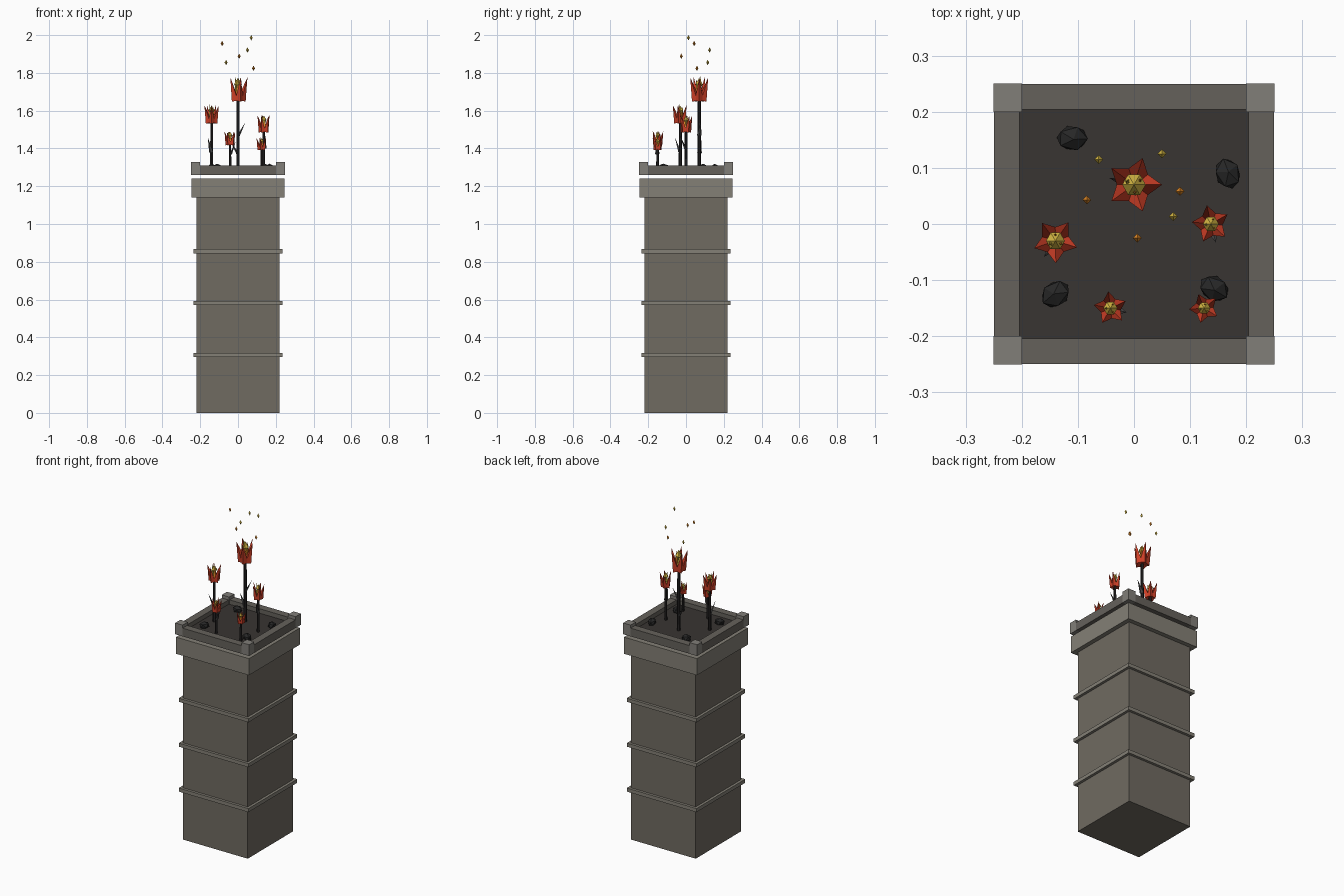
import bpy
from math import radians, cos, sin, pi
from mathutils import Vector

if "Cube" in bpy.data.objects:
    bpy.data.objects.remove(bpy.data.objects["Cube"])


def mat(name, r, g, b):
    m = bpy.data.materials.new(name)
    m.diffuse_color = (r, g, b, 1)
    m.use_nodes = True
    m.node_tree.nodes["Principled BSDF"].inputs["Base Color"].default_value = m.diffuse_color
    return m


STONE = mat("stone", 0.16, 0.145, 0.12)
TRIM = mat("trim_stone", 0.23, 0.215, 0.18)
RIM = mat("rim_stone", 0.13, 0.12, 0.105)
POST = mat("post_stone", 0.22, 0.21, 0.19)
SOIL = mat("ash_soil", 0.04, 0.035, 0.032)
COAL = mat("coal", 0.02, 0.02, 0.02)
STEM = mat("charred_stem", 0.018, 0.016, 0.016)
LEAF = mat("charred_leaf", 0.06, 0.06, 0.06)
RED = mat("red_petal", 0.62, 0.05, 0.02)
ORANGE = mat("orange", 0.75, 0.25, 0.02)
YELLOW = mat("yellow", 0.7, 0.5, 0.06)


def finish(name, m):
    ob = bpy.context.object
    ob.name = name
    ob.data.materials.append(m)
    return ob


def box(name, x, y, z0, z1, w, d, m):
    bpy.ops.mesh.primitive_cube_add(size=1, location=(x, y, (z0 + z1) / 2))
    ob = finish(name, m)
    ob.scale = (w, d, z1 - z0)
    return ob


def spike(name, a, b, r, m, sides=4, r2=0.0, flat=1.0):
    """Tapered cone from point a to point b."""
    a, b = Vector(a), Vector(b)
    bpy.ops.mesh.primitive_cone_add(vertices=sides, radius1=r, radius2=r2,
                                    depth=(b - a).length, location=(a + b) / 2)
    ob = finish(name, m)
    ob.rotation_euler = (b - a).to_track_quat('Z', 'Y').to_euler()
    ob.scale = (1, flat, 1)
    return ob


def gem(name, loc, r, h, m, sides=4):
    """Double-ended cone, built from a ring and two tips."""
    vs = [(r * cos(2 * pi * i / sides), r * sin(2 * pi * i / sides), 0) for i in range(sides)]
    vs += [(0, 0, h), (0, 0, -h)]
    fs = []
    for i in range(sides):
        j = (i + 1) % sides
        fs += [(i, j, sides), (j, i, sides + 1)]
    me = bpy.data.meshes.new(name)
    me.from_pydata(vs, [], fs)
    me.materials.append(m)
    ob = bpy.data.objects.new(name, me)
    ob.location = loc
    bpy.context.collection.objects.link(ob)


# Pillar, bands and cap
box("pillar", 0, 0, 0, 1.14, 0.44, 0.44, STONE)
for z in (0.305, 0.58, 0.855):
    box("pillar_band", 0, 0, z - 0.01, z + 0.012, 0.472, 0.472, TRIM)
box("pillar_cap", 0, 0, 1.14, 1.242, 0.494, 0.494, TRIM)

# Floating planter tray: soil, rim bars, corner posts
box("soil", 0, 0, 1.26, 1.283, 0.42, 0.42, SOIL)
for s in (-1, 1):
    box("rim_front_back", 0, s * 0.227, 1.26, 1.31, 0.40, 0.045, RIM)
    box("rim_side", s * 0.227, 0, 1.26, 1.31, 0.045, 0.40, RIM)
    for t in (-1, 1):
        box("corner_post", s * 0.225, t * 0.225, 1.26, 1.329, 0.05, 0.05, POST)

# Coals
for i, (x, y) in enumerate([(-0.11, 0.153), (0.167, 0.09), (-0.14, -0.125), (0.143, -0.115)]):
    bpy.ops.mesh.primitive_ico_sphere_add(subdivisions=1, radius=0.03, location=(x, y, 1.297))
    ob = finish("coal", COAL)
    ob.scale = (1, 0.8, 0.75)
    ob.rotation_euler = (0.1, 0.1, i * 1.9)


def flower(x, y, z0, h, r, turn, leaves):
    """Flame blossom: stem, five leaning petals, inner flames, core, leaves."""
    def p(ang, rad, z):
        return (x + rad * cos(ang), y + rad * sin(ang), z)
    sr = 0.005 + 0.1 * r
    spike("stem", (x, y, 1.28), (x, y, z0 + h * 0.3), sr, STEM, 6, sr * 0.8)
    for k in range(5):
        a = radians(turn + 72 * k)
        spike("petal", p(a, r * 0.36, z0 + h * 0.06), p(a, r, z0 + h * 0.94), r * 0.46, RED)
    for k in range(3):
        a = radians(turn + 36 + 120 * k)
        spike("inner_flame", p(a, r * 0.12, z0 + h * 0.2), p(a, r * 0.3, z0 + h * (1 if k == 1 else 0.9)),
              r * 0.3, YELLOW if k == 1 else ORANGE)
    gem("core", (x, y, z0 + h * 0.68), r * 0.42, h * 0.24, YELLOW, 6)
    for ang, za, zb, reach in leaves:
        a = radians(ang)
        spike("leaf", p(a, 0.004, za), p(a, reach, zb), 0.013, LEAF, 4, 0, 0.5)


flower(0.0, 0.07, 1.645, 0.14, 0.05, 0, [(165, 1.375, 1.445, 0.045), (10, 1.47, 1.54, 0.04)])
flower(-0.14, -0.03, 1.53, 0.105, 0.04, 55, [(235, 1.38, 1.46, 0.035)])
flower(0.137, 0.0, 1.482, 0.1, 0.034, 30, [(285, 1.40, 1.47, 0.034)])
flower(-0.042, -0.15, 1.415, 0.08, 0.03, 25, [(-15, 1.37, 1.435, 0.03)])
flower(0.125, -0.15, 1.39, 0.07, 0.027, 40, [])

# Sparks
for x, y, z, m in [(-0.084, 0.043, 1.955, ORANGE), (0.07, 0.013, 1.986, YELLOW),
                   (0.05, 0.125, 1.921, YELLOW), (0.006, -0.025, 1.888, ORANGE),
                   (-0.063, 0.115, 1.855, YELLOW), (0.082, 0.058, 1.824, ORANGE)]:
    gem("spark", (x, y, z), 0.008, 0.014, m)
